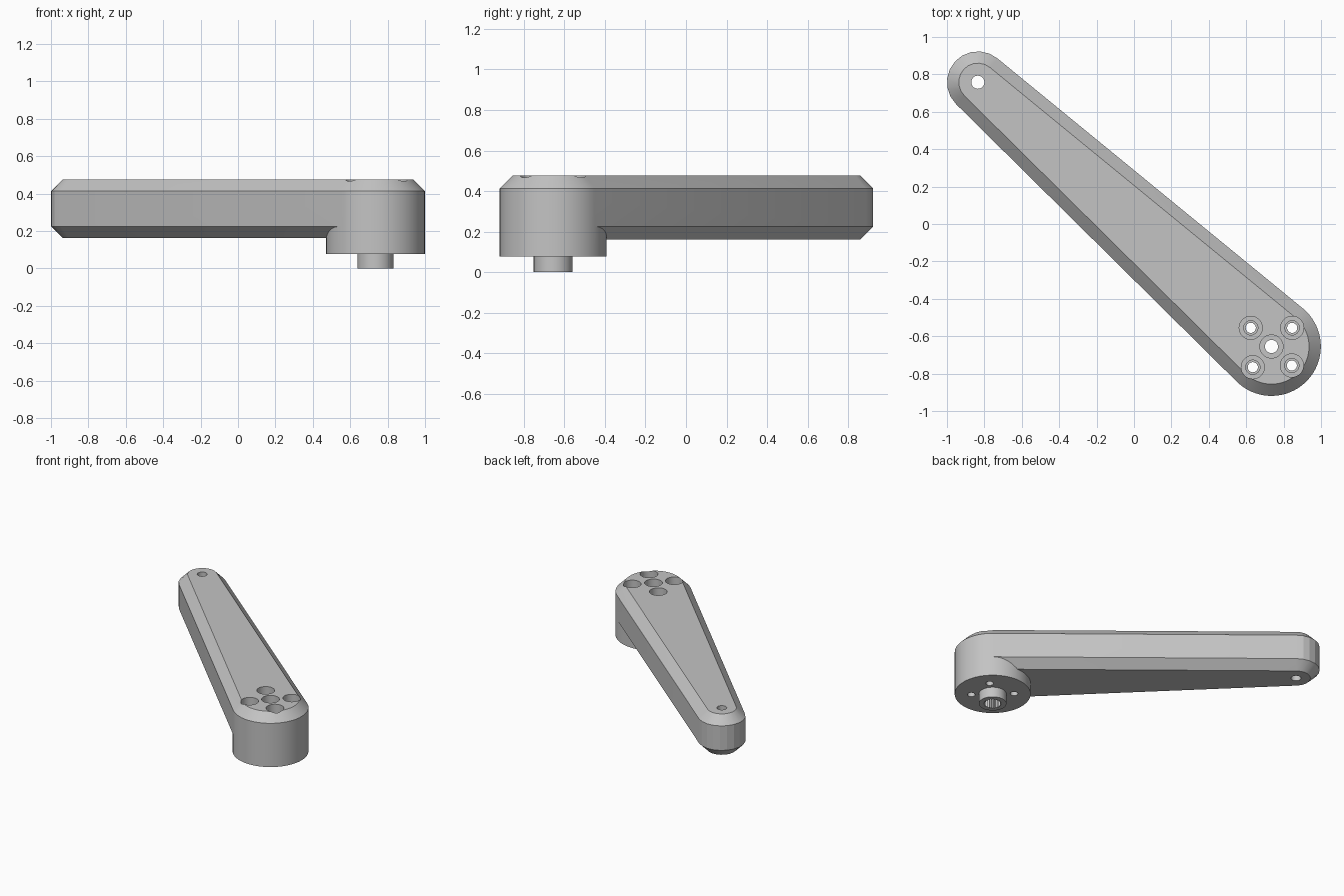
import bpy, bmesh, math

cube = bpy.data.objects.get("Cube")
if cube:
    bpy.data.objects.remove(cube, do_unlink=True)

grey = bpy.data.materials.new("plain grey")
grey.use_nodes = True
colour = (0.55, 0.55, 0.55, 1)
grey.diffuse_color = colour
grey.node_tree.nodes["Principled BSDF"].inputs["Base Color"].default_value = colour

HUB, HUB_R = (0.735, -0.655), 0.264
TIP, TIP_R = (-0.835, 0.758), 0.165
CHAMFER = 0.063


def arc(centre, radius, start, end, count):
    """Points from start to end, both included."""
    steps = [start + (end - start) * i / count for i in range(count + 1)]
    return [(centre[0] + radius * math.cos(a), centre[1] + radius * math.sin(a)) for a in steps]


def circle(centre, radius, count=32):
    return arc(centre, radius, 0, math.tau, count)[:-1]


def loft(name, layers):
    """Closed solid through (height, outline) layers."""
    bm = bmesh.new()
    rings = [[bm.verts.new((x, y, z)) for x, y in outline] for z, outline in layers]
    for low, high in zip(rings, rings[1:]):
        for i in range(len(low)):
            j = (i + 1) % len(low)
            bm.faces.new((low[i], low[j], high[j], high[i]))
    bm.faces.new(rings[0][::-1])
    bm.faces.new(rings[-1])
    bmesh.ops.recalc_face_normals(bm, faces=bm.faces)
    mesh = bpy.data.meshes.new(name)
    bm.to_mesh(mesh)
    bm.free()
    mesh.materials.append(grey)
    obj = bpy.data.objects.new(name, mesh)
    bpy.context.collection.objects.link(obj)
    return obj


def combine(target, tool, operation):
    mod = target.modifiers.new(operation, "BOOLEAN")
    mod.operation, mod.object, mod.solver = operation, tool, "EXACT"
    bpy.context.view_layer.objects.active = target
    bpy.ops.object.modifier_apply(modifier=mod.name)
    bpy.data.objects.remove(tool, do_unlink=True)


# Tapered arm outline: two arcs joined by their outer tangents
dx, dy = TIP[0] - HUB[0], TIP[1] - HUB[1]
heading = math.atan2(dy, dx)
spread = math.acos((HUB_R - TIP_R) / math.hypot(dx, dy))
near, far = heading + spread, heading + math.tau - spread


def arm_outline(inset):
    return (arc(HUB, HUB_R - inset, near, far, 36)
            + arc(TIP, TIP_R - inset, heading - spread, heading + spread, 10))


arm = loft("crank_arm", [(0.162, arm_outline(CHAMFER)), (0.225, arm_outline(0)),
                         (0.413, arm_outline(0)), (0.476, arm_outline(CHAMFER))])

# Round hub under the wide end, sharing the arm's arc
hub_outline = arc(HUB, HUB_R, near, far, 36) + arc(HUB, HUB_R, far, near + math.tau, 32)[1:-1]
combine(arm, loft("hub", [(0.077, hub_outline), (0.35, hub_outline)]), "UNION")

# Short shaft below the hub
combine(arm, loft("shaft", [(0, circle(HUB, 0.096, 40)), (0.12, circle(HUB, 0.096, 40))]), "UNION")

# Four stepped screw holes
for angle in (42, 138, 228, 317):
    a = math.radians(angle)
    spot = (HUB[0] + 0.149 * math.cos(a), HUB[1] + 0.149 * math.sin(a))
    combine(arm, loft("screw_hole", [(-0.1, circle(spot, 0.027)), (0.25, circle(spot, 0.027)),
                                     (0.25, circle(spot, 0.038)), (0.36, circle(spot, 0.038)),
                                     (0.36, circle(spot, 0.062)), (0.6, circle(spot, 0.062))]), "DIFFERENCE")

# Centre screw hole, and the splined bore it opens into
combine(arm, loft("centre_hole", [(0.05, circle(HUB, 0.035)), (0.36, circle(HUB, 0.035)),
                                  (0.36, circle(HUB, 0.062)), (0.6, circle(HUB, 0.062))]), "DIFFERENCE")
teeth = []
for i, point in enumerate(circle(HUB, 1, 48)):
    r = 0.064 if i % 2 else 0.055
    teeth.append((HUB[0] + (point[0] - HUB[0]) * r, HUB[1] + (point[1] - HUB[1]) * r))
combine(arm, loft("splined_bore", [(-0.1, teeth), (0.13, teeth)]), "DIFFERENCE")

# Plain hole through the narrow end
combine(arm, loft("tip_hole", [(-0.1, circle(TIP, 0.035)), (0.6, circle(TIP, 0.035))]), "DIFFERENCE")

bpy.ops.object.select_all(action="DESELECT")
arm.select_set(True)
bpy.context.view_layer.objects.active = arm
bpy.ops.object.shade_smooth_by_angle(angle=math.radians(15))
